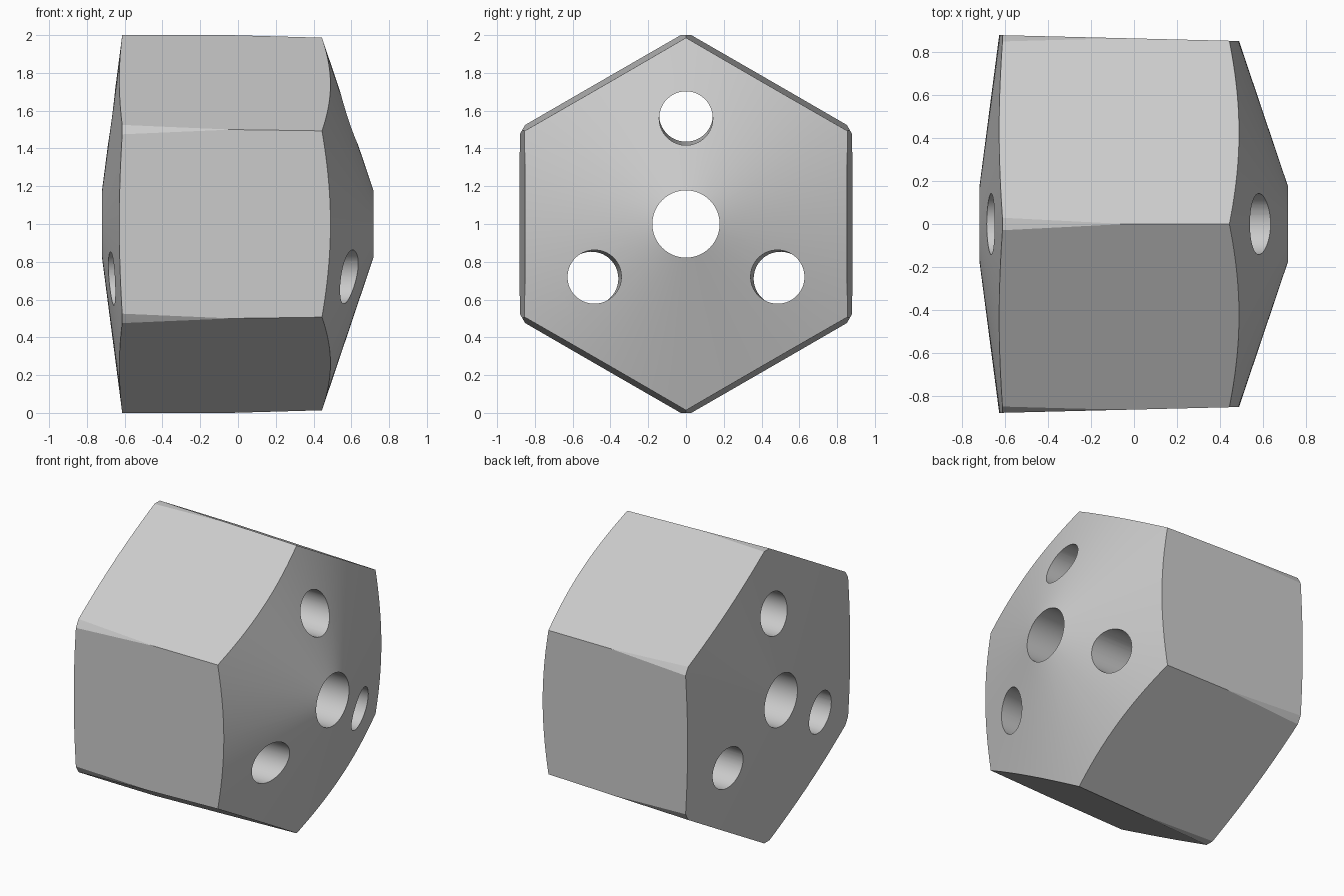
import bpy, bmesh, math
from mathutils import Vector

default = bpy.data.objects.get("Cube")
if default:
    bpy.data.objects.remove(default, do_unlink=True)

grey = bpy.data.materials.new("light grey")
grey.use_nodes = True
colour = (0.6, 0.6, 0.6, 1)
grey.diffuse_color = colour
grey.node_tree.nodes["Principled BSDF"].inputs["Base Color"].default_value = colour


def lathe(name, rings, sides, closed=False):
    """Solid around the x axis; each ring is (x, radius, height of its centre)."""
    bm = bmesh.new()
    loops = []
    for x, r, up in rings:
        angles = [2 * math.pi * i / sides for i in range(sides)]
        loops.append([bm.verts.new((x, r * math.sin(a), up + r * math.cos(a))) for a in angles])
    pairs = list(zip(loops, loops[1:]))
    if closed:
        pairs.append((loops[-1], loops[0]))
    else:
        bm.faces.new(loops[0])
        bm.faces.new(loops[-1])
    for a, b in pairs:
        for i in range(sides):
            j = (i + 1) % sides
            bm.faces.new((a[i], a[j], b[j], b[i]))
    bmesh.ops.recalc_face_normals(bm, faces=bm.faces)
    mesh = bpy.data.meshes.new(name)
    bm.to_mesh(mesh)
    bm.free()
    mesh.materials.append(grey)
    obj = bpy.data.objects.new(name, mesh)
    bpy.context.collection.objects.link(obj)
    return obj


def combine(body, tool, operation):
    """Apply a boolean and remove the helper."""
    mod = body.modifiers.new("cut", "BOOLEAN")
    mod.operation, mod.object, mod.solver = operation, tool, "EXACT"
    bpy.context.view_layer.objects.active = body
    bpy.ops.object.modifier_apply(modifier=mod.name)
    bpy.data.objects.remove(tool, do_unlink=True)


# Turned body: two cone ends, a round waist and a central bore
body = lathe("hexagonal_block",
             [(-0.72, 0.178, 0), (-0.613, 1, 0), (0.44, 1, 0), (0.717, 0.178, 0)],
             128, closed=True)

# Slightly tapered hexagonal sides
flat_to_corner = 1 / math.cos(math.pi / 6)
prism = lathe("hexagon_helper",
              [(x, (0.865 - 0.0245 * x) * flat_to_corner, 0) for x in (-1, 1)], 6)
combine(body, prism, "INTERSECT")

# Three bolt holes that lean outwards with the taper
for k in range(3):
    hole = lathe("hole_helper", [(x, 0.142, 0.568 - 0.0143 * x) for x in (-1, 1)], 64)
    turn = 2 * math.pi * k / 3
    for v in hole.data.vertices:
        x, y, z = v.co
        v.co = Vector((x, y * math.cos(turn) - z * math.sin(turn),
                       y * math.sin(turn) + z * math.cos(turn)))
    combine(body, hole, "DIFFERENCE")

# Smooth cones and bores, crisp edges
body.location.z = 1
bpy.ops.object.select_all(action="DESELECT")
body.select_set(True)
bpy.context.view_layer.objects.active = body
bpy.ops.object.shade_smooth_by_angle(angle=math.radians(20))
